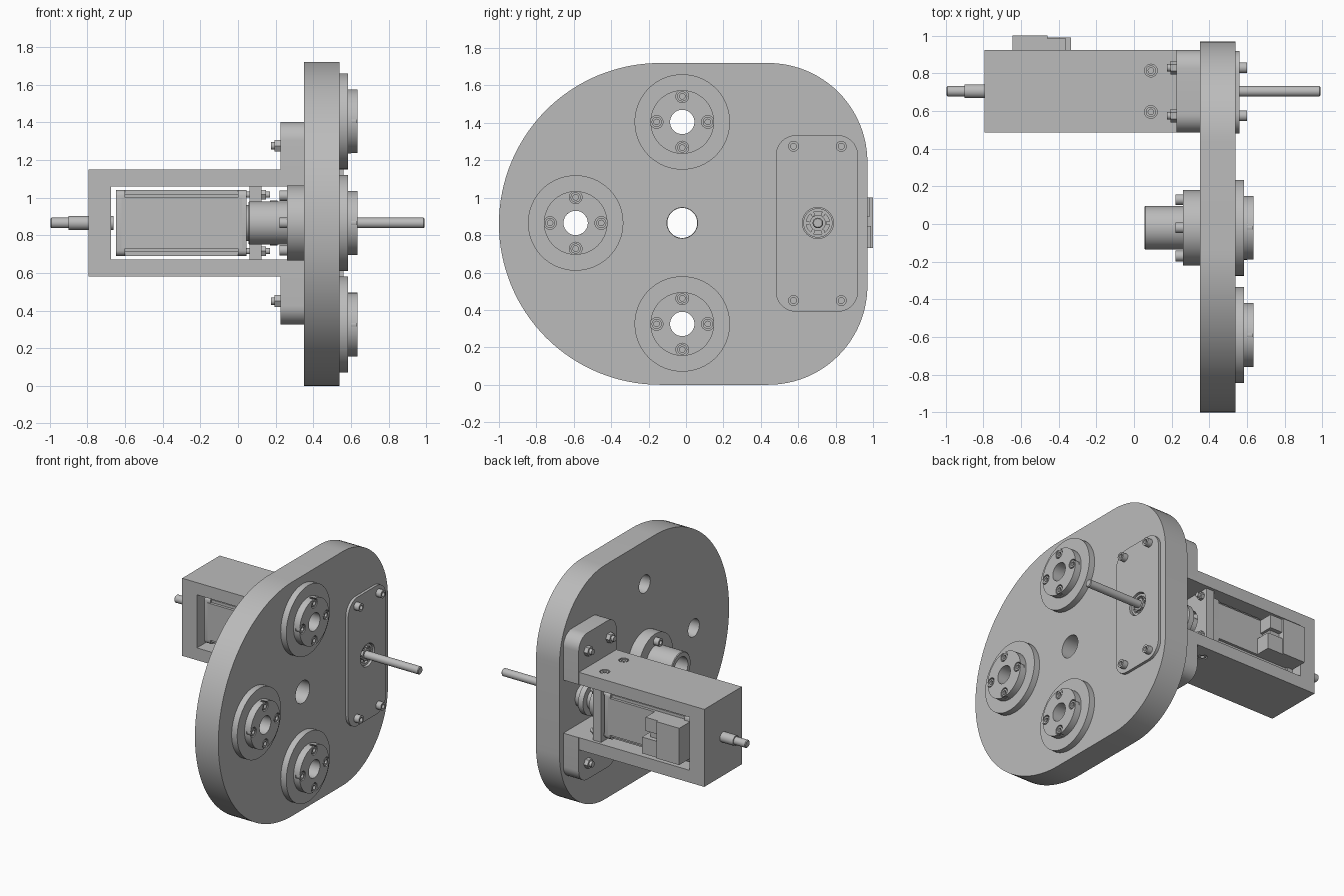
import bpy, bmesh
from math import sin, cos, pi, radians
from mathutils import Matrix, Euler

if "Cube" in bpy.data.objects:
    bpy.data.objects.remove(bpy.data.objects["Cube"])

grey = bpy.data.materials.new("plain grey metal")
grey.use_nodes = True
grey.diffuse_color = (0.5, 0.5, 0.5, 1)
grey.node_tree.nodes["Principled BSDF"].inputs["Base Color"].default_value = (0.5, 0.5, 0.5, 1)

FRONT, BACK = (0, 0, 0), (0, 0, pi)
UP, DOWN = (0, -pi / 2, 0), (0, pi / 2, 0)
parts = []


def finish(name, bm):
    bmesh.ops.recalc_face_normals(bm, faces=bm.faces)
    mesh = bpy.data.meshes.new(name)
    bm.to_mesh(mesh)
    bm.free()
    mesh.materials.append(grey)
    ob = bpy.data.objects.new(name, mesh)
    bpy.context.collection.objects.link(ob)
    parts.append(ob)
    return ob


def lathe(name, profile, loc, rot=FRONT, n=48, tube=False):
    """Turn (distance, radius) points around the local x axis."""
    bm = bmesh.new()
    rings = [[bm.verts.new((x, r * cos(2 * pi * i / n), r * sin(2 * pi * i / n)))
              for i in range(n)] for x, r in profile]
    pairs = list(zip(rings, rings[1:]))
    if tube:
        pairs.append((rings[-1], rings[0]))
    else:
        bm.faces.new(rings[0])
        bm.faces.new(rings[-1])
    for a, b in pairs:
        for i in range(n):
            j = (i + 1) % n
            bm.faces.new((a[i], a[j], b[j], b[i]))
    bm.transform(Matrix.Translation(loc) @ Euler(rot).to_matrix().to_4x4())
    return finish(name, bm)


def rod(name, x0, x1, r, y, z, n=48):
    return lathe(name, [(x0, r), (x1, r)], (0, y, z), n=n)


def prism(name, outline, x0, x1):
    """Extrude a (y, z) outline along x."""
    bm = bmesh.new()
    face = bm.faces.new([bm.verts.new((x0, y, z)) for y, z in outline])
    new = bmesh.ops.extrude_face_region(bm, geom=[face])["geom"]
    bmesh.ops.translate(bm, vec=(x1 - x0, 0, 0),
                        verts=[v for v in new if isinstance(v, bmesh.types.BMVert)])
    return finish(name, bm)


def arc(cy, cz, r, a0, a1, n=12):
    return [(cy + r * cos(radians(a0 + (a1 - a0) * i / n)),
             cz + r * sin(radians(a0 + (a1 - a0) * i / n))) for i in range(n + 1)]


def rounded(y0, y1, z0, z1, r, n=10):
    return (arc(y1 - r, z1 - r, r, 0, 90, n) + arc(y0 + r, z1 - r, r, 90, 180, n)
            + arc(y0 + r, z0 + r, r, 180, 270, n) + arc(y1 - r, z0 + r, r, 270, 360, n))


def box(name, x0, x1, y0, y1, z0, z1):
    return prism(name, [(y0, z0), (y1, z0), (y1, z1), (y0, z1)], x0, x1)


def combine(target, tool, operation="DIFFERENCE"):
    mod = target.modifiers.new("combine", "BOOLEAN")
    mod.operation, mod.object, mod.solver = operation, tool, "EXACT"
    bpy.context.view_layer.objects.active = target
    bpy.ops.object.modifier_apply(modifier=mod.name)
    parts.remove(tool)
    bpy.data.objects.remove(tool)


def screw(name, loc, rot, r=0.027, h=0.04):
    """Cap screw whose head rises by h from loc."""
    lathe(name, [(0, r), (h, r), (h, r * 0.55), (h * 0.5, r * 0.55)], loc, rot, n=20)


def sunk_screw(target, name, loc, rot):
    """Cap screw in a counterbore, flush with the surface at loc."""
    combine(target, lathe("counterbore", [(-0.035, 0.034), (0.02, 0.034)], loc, rot, n=24))
    back = Euler(rot).to_matrix().col[0] * 0.036
    screw(name, [a - b for a, b in zip(loc, back)], rot, 0.027, 0.034)


MID = 0.865           # height of the main axes
CY = -0.02            # centre hole, y
SY = 0.705            # drive shaft, y
seats = [(CY, 1.405), (CY, 0.325), (-0.59, MID)]
around = [(0, 1), (1, 0), (0, -1), (-1, 0)]

# Main plate with its bores
plate = prism("main_plate", arc(0.44, 1.19, 0.53, 0, 90, 24) + arc(-0.14, 0.86, 0.86, 90, 270, 64)
              + arc(0.44, 0.53, 0.53, 270, 360, 24), 0.35, 0.54)
for y, z in seats:
    combine(plate, rod("bore", 0.2, 0.7, 0.065, y, z))
for y, r in ((CY, 0.082), (SY, 0.083)):
    combine(plate, rod("bore", 0.2, 0.7, r, y, MID))

# Three stepped flanges on the outer face
for y, z in seats:
    flange = lathe("bearing_flange", [(0.54, 0.065), (0.54, 0.255), (0.585, 0.255), (0.585, 0.17),
                                      (0.635, 0.17), (0.635, 0.065)], (0, y, z), n=64, tube=True)
    for dy, dz in around:
        sunk_screw(flange, "flange_screw", (0.635, y + 0.137 * dy, z + 0.137 * dz), FRONT)

# Hub on the inner face
lathe("rear_hub", [(0.35, 0.08), (0.35, 0.2), (0.26, 0.2), (0.26, 0.115), (0.06, 0.115), (0.055, 0.11),
                   (0.055, 0.08)], (0, CY, MID), n=64, tube=True)
for dy, dz in around:
    screw("hub_screw", (0.26, CY + 0.15 * dy, MID + 0.145 * dz), BACK, 0.028)

# Cover plate with screws in front, studs and nuts behind
cover = prism("cover_plate", rounded(0.48, 0.92, 0.39, 1.335, 0.11), 0.54, 0.56)
combine(cover, rod("bore", 0.4, 0.7, 0.083, SY, MID))
for y in (0.575, 0.83):
    for z in (0.45, 1.275):
        screw("cover_screw", (0.56, y, z), FRONT, 0.029)
        lathe("mount_nut", [(0.195, 0.036), (0.225, 0.036)], (0, y, z), n=6)
        rod("mount_stud", 0.175, 0.3, 0.02, y, z, 20)

# Motor bracket: a frame with a wide foot and an open window
bracket = box("motor_bracket", -0.795, 0.345, 0.487, 0.923, 0.58, 1.15)
combine(bracket, prism("foot", rounded(0.485, 0.925, 0.325, 1.402, 0.1), 0.225, 0.35), "UNION")
combine(bracket, box("window", -0.675, 0.4, 0.3, 1.1, 0.67, 1.06))
for y in (0.595, 0.815):
    sunk_screw(bracket, "bracket_screw", (0.09, y, 1.15), UP)
    sunk_screw(bracket, "bracket_screw", (0.09, y, 0.58), DOWN)

# Motor mount wall with its bolts
wall = box("motor_wall", 0.06, 0.125, 0.51, 0.9, 0.67, 1.06)
combine(wall, rod("bore", 0, 0.2, 0.1, SY, MID))
for y in (SY - 0.15, SY + 0.15):
    for z in (MID - 0.15, MID + 0.15):
        lathe("wall_nut", [(0.125, 0.028), (0.15, 0.028)], (0, y, z), n=6)
        rod("wall_bolt", 0.03, 0.17, 0.016, y, z, 16)

# Motor body: notched long section between two caps
h, c = 0.175, 0.135
notched = []
for sy, sz in ((1, 1), (-1, 1), (-1, -1), (1, -1)):
    corner = [(h, c), (0.155, c), (0.155, 0.155), (c, 0.155), (c, h)]
    if sy * sz < 0:
        corner.reverse()
    notched += [(SY + sy * a, MID + sz * b) for a, b in corner]
prism("motor_body", notched, -0.62, 0.02)
prism("motor_front_cap", rounded(SY - h, SY + h, MID - h, MID + h, 0.03, 4), 0.0, 0.045)
prism("motor_rear_cap", rounded(SY - 0.17, SY + 0.17, MID - h, MID + h, 0.03, 4), -0.648, -0.6)
rod("motor_collar", 0.04, 0.075, 0.095, SY, MID)

# Connector on the side of the motor
box("connector_block", -0.645, -0.46, 0.86, 1.0, 0.73, 1.0)
box("connector_lower_plug", -0.46, -0.335, 0.86, 0.99, 0.73, 0.85)
box("connector_upper_plug", -0.46, -0.36, 0.86, 0.985, 0.9, 1.0)
box("connector_bridge", -0.46, -0.38, 0.86, 0.955, 0.85, 0.9)

# Coupling and shaft
lathe("shaft_coupling", [(0.07, 0.06), (0.17, 0.06), (0.17, 0.12), (0.21, 0.12), (0.21, 0.075),
                         (0.26, 0.075), (0.26, 0.12), (0.3, 0.12), (0.3, 0.078), (0.545, 0.078),
                         (0.545, 0.062), (0.53, 0.062), (0.53, 0.042), (0.55, 0.042)], (0, SY, MID))
for i in range(6):
    a = i * pi / 3
    screw("coupling_screw", (0.53, SY + 0.053 * cos(a), MID + 0.053 * sin(a)), FRONT, 0.011, 0.015)
lathe("drive_shaft", [(0.5, 0.028), (0.985, 0.028), (0.99, 0.023)], (0, SY, MID))
lathe("rear_shaft", [(-0.995, 0.023), (-0.99, 0.028), (-0.9, 0.028), (-0.9, 0.037), (-0.66, 0.037)],
      (0, SY, MID))

# Smooth round surfaces, keep hard edges
for ob in parts:
    bm = bmesh.new()
    bm.from_mesh(ob.data)
    for f in bm.faces:
        f.smooth = True
    for e in bm.edges:
        e.smooth = e.is_manifold and e.calc_face_angle(pi) < radians(30)
    bm.to_mesh(ob.data)
    bm.free()
